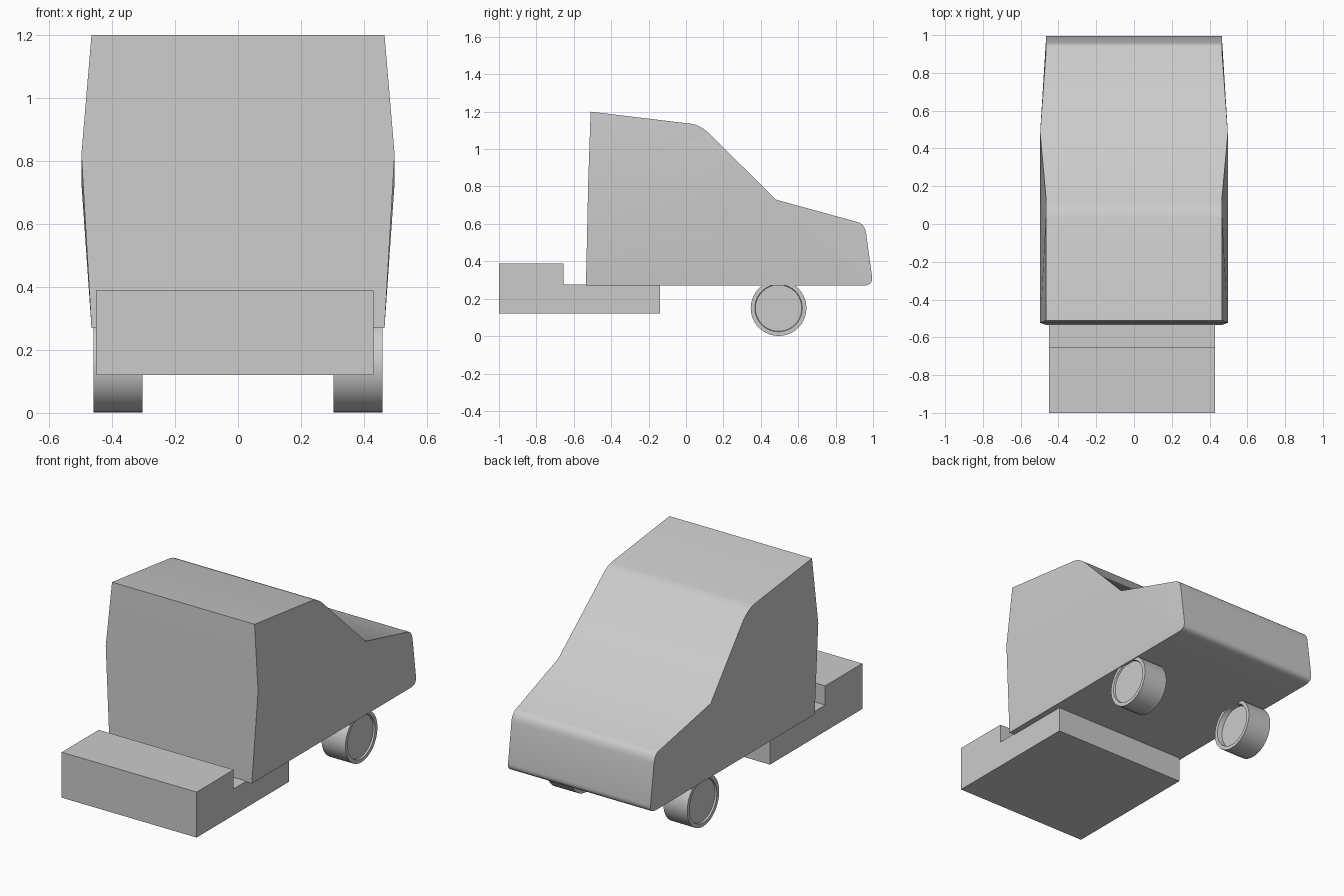
import bpy, bmesh, math

if "Cube" in bpy.data.objects:
    bpy.data.objects.remove(bpy.data.objects["Cube"])


def finish(bm, name, angle=30):
    bmesh.ops.recalc_face_normals(bm, faces=bm.faces[:])
    me = bpy.data.meshes.new(name)
    bm.to_mesh(me)
    bm.free()
    ob = bpy.data.objects.new(name, me)
    bpy.context.collection.objects.link(ob)
    bpy.ops.object.select_all(action='DESELECT')
    ob.select_set(True)
    bpy.context.view_layer.objects.active = ob
    bpy.ops.object.shade_smooth_by_angle(angle=math.radians(angle))
    return ob


def corner(a, c, b, n=5):
    """Rounded corner from a to b, pulled towards c."""
    out = []
    for i in range(n + 1):
        t = i / n
        out.append(tuple((1 - t) ** 2 * p + 2 * t * (1 - t) * q + t * t * r
                         for p, q, r in zip(a, c, b)))
    return out


# Van body: side profile (y, z), narrow at roof and sill, widest at the waist
NARROW, WIDE = 0.465, 0.497
roof = [(-0.51, 1.20)] + corner((0.03, 1.135), (0.08, 1.127), (0.13, 1.078))
nose = (corner((0.92, 0.609), (0.955, 0.60), (0.963, 0.55))
        + corner((0.995, 0.315), (1.0, 0.27), (0.945, 0.27)))
profile = ([(y, z, NARROW) for y, z in roof] + [(0.48, 0.73, WIDE)]
           + [(y, z, NARROW) for y, z in nose]
           + [(-0.535, 0.27, NARROW), (-0.523, 0.82, WIDE)])
bm = bmesh.new()
sides = [[bm.verts.new((s * w, y, z)) for y, z, w in profile] for s in (1, -1)]
n, cowl = len(profile), len(roof)
for i in range(n):
    j = (i + 1) % n
    bm.faces.new((sides[0][i], sides[0][j], sides[1][j], sides[1][i]))
for v in sides:
    # upper side fans from the rear waist, lower side fans from the cowl
    for i in range(cowl):
        bm.faces.new((v[n - 1], v[i], v[i + 1]))
    for i in range(cowl + 1, n - 1):
        bm.faces.new((v[cowl], v[i], v[i + 1]))
finish(bm, "van_body")

# Stepped rear platform
step = [(-1, 0.12), (-0.14, 0.12), (-0.14, 0.275), (-0.655, 0.275),
        (-0.655, 0.388), (-1, 0.388)]
bm = bmesh.new()
face = bm.faces.new([bm.verts.new((-0.45, y, z)) for y, z in step])
ext = bmesh.ops.extrude_face_region(bm, geom=[face])
bmesh.ops.translate(bm, vec=(0.88, 0, 0),
                    verts=[g for g in ext['geom'] if isinstance(g, bmesh.types.BMVert)])
if face.is_valid and len(face.edges[0].link_faces) < 2:
    bm.faces.new([v for v in reversed(face.verts)])
finish(bm, "rear_platform")


# Wheels: cylinders with a recessed disc on either side
def wheel(name, side, segments=40):
    inner, outer, r, rim = 0.303, 0.459, 0.149, 0.127
    section = [(inner + 0.03, rim - 0.005), (inner, rim), (inner, r),
               (outer, r), (outer, rim), (outer - 0.01, rim - 0.003)]
    bm = bmesh.new()
    rings = []
    for x, rad in section:
        rings.append([bm.verts.new((side * x,
                                    0.495 + rad * math.cos(2 * math.pi * k / segments),
                                    0.15 + rad * math.sin(2 * math.pi * k / segments)))
                      for k in range(segments)])
    for a, b in zip(rings, rings[1:]):
        for k in range(segments):
            m = (k + 1) % segments
            bm.faces.new((a[k], a[m], b[m], b[k]))
    bm.faces.new(rings[0])
    bm.faces.new(rings[-1])
    finish(bm, name)


wheel("wheel_right", 1)
wheel("wheel_left", -1)
